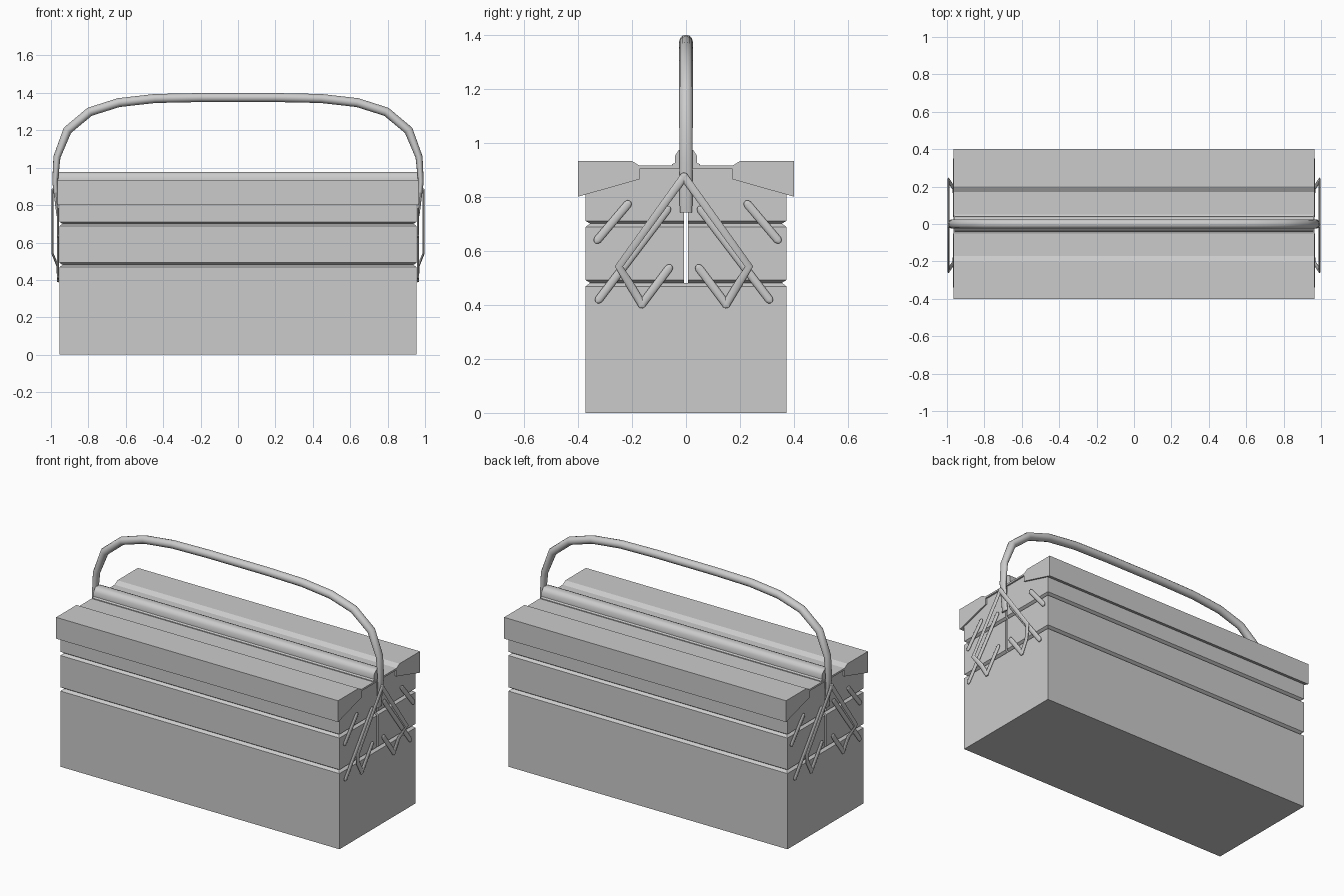
import bpy, math
from mathutils import Vector

if "Cube" in bpy.data.objects:
    bpy.data.objects.remove(bpy.data.objects["Cube"])


def make(name, verts, faces, smooth=False):
    me = bpy.data.meshes.new(name)
    me.from_pydata([tuple(v) for v in verts], [], faces)
    ob = bpy.data.objects.new(name, me)
    bpy.context.collection.objects.link(ob)
    bpy.ops.object.select_all(action='DESELECT')
    ob.select_set(True)
    bpy.context.view_layer.objects.active = ob
    bpy.ops.object.mode_set(mode='EDIT')
    bpy.ops.mesh.select_all(action='SELECT')
    bpy.ops.mesh.normals_make_consistent(inside=False)
    bpy.ops.object.mode_set(mode='OBJECT')
    if smooth:
        bpy.ops.object.shade_smooth_by_angle(angle=math.radians(50))
    return ob


def loft(name, rings, smooth=False):
    """Skin equal-sized rings and close both ends."""
    n, m = len(rings[0]), len(rings)
    faces = [(i * n + j, i * n + (j + 1) % n, (i + 1) * n + (j + 1) % n, (i + 1) * n + j)
             for i in range(m - 1) for j in range(n)]
    faces += [tuple(range(n)), tuple(range((m - 1) * n, m * n))]
    return make(name, [v for r in rings for v in r], faces, smooth)


def box_stack(name, levels, inner=None, side=1):
    """Rectangular layers (inset, z); a half tray stops at the inner y."""
    rings = []
    for inset, z in levels:
        x, y = 0.955 - inset, 0.372 - inset
        y0 = -y if inner is None else inner
        rings.append([(-x, side * y0, z), (x, side * y0, z), (x, side * y, z), (-x, side * y, z)])
    return loft(name, rings)


def extrude_x(name, profile, half, smooth=False):
    return loft(name, [[(x, y, z) for y, z in profile] for x in (-half, half)], smooth)


def sweep(name, pts, radii, ref, sides=10):
    """Elliptical tube; radii are (across ref, along ref)."""
    pts = [Vector(p) for p in pts]
    rings = []
    for i, p in enumerate(pts):
        t = Vector((0, 0, 0))
        if i > 0:
            t += (p - pts[i - 1]).normalized()
        if i < len(pts) - 1:
            t += (pts[i + 1] - p).normalized()
        t.normalize()
        a = Vector(ref).cross(t).normalized()
        b = t.cross(a)
        ra, rb = radii[i]
        rings.append([p + a * ra * math.cos(k * math.tau / sides)
                      + b * rb * math.sin(k * math.tau / sides) for k in range(sides)])
    return loft(name, rings, True)


def bar(name, pts, r=0.015, thick=0.006):
    """Flattened link with rounded ends."""
    pts = [Vector(p) for p in pts]
    d0 = (pts[0] - pts[1]).normalized()
    d1 = (pts[-1] - pts[-2]).normalized()
    path = [pts[0] + d0 * r, pts[0] + d0 * r * 0.7] + pts + [pts[-1] + d1 * r * 0.7, pts[-1] + d1 * r]
    end = [(r * 0.25, thick * 0.6), (r * 0.72, thick)]
    sweep(name, path, end + [(r, thick)] * len(pts) + end[::-1], (1, 0, 0))


# main box with chamfered rim
box_stack("base_box", [(0, 0), (0, 0.468), (0.017, 0.481)])

# split trays and hinged lid halves
lid = [(0.40, 0.80), (0.40, 0.932), (0.20, 0.932), (0.172, 0.915),
       (0.004, 0.915), (0.004, 0.904), (0.17, 0.904), (0.17, 0.865)]
for side, tag in ((1, "back"), (-1, "front")):
    box_stack("middle_tray_" + tag, [(0.017, 0.481), (0, 0.492), (0, 0.688), (0.017, 0.70)], 0.007, side)
    box_stack("top_tray_" + tag, [(0.017, 0.70), (0, 0.711), (0, 0.905)], 0.007, side)
    extrude_x("lid_" + tag, [(side * y, z) for y, z in lid], 0.965)

# rounded ridge over the lid seam
ridge = [(0.052, 0.914), (0.052, 0.92), (0.04, 0.925), (0.04, 0.953), (0.027, 0.972), (0.012, 0.977)]
extrude_x("lid_ridge", ridge + [(-y, z) for y, z in ridge[::-1]], 0.96, True)

# carrying handle, flattened at the ends
half = [(0.964, 0.742), (0.978, 0.925), (0.968, 1.057), (0.912, 1.20), (0.793, 1.299),
        (0.638, 1.348), (0.444, 1.370), (0.2, 1.375)]
rad = [(0.006, 0.023), (0.015, 0.024)] + [(0.019, 0.025)] + [(0.024, 0.025)] * 5
path = [(-x, 0, z) for x, z in half] + [(0, 0, 1.375)] + [(x, 0, z) for x, z in half[::-1]]
sweep("carry_handle", path, rad + [(0.024, 0.025)] + rad[::-1], (0, 1, 0), 12)

# cantilever linkage on both ends
for sx, end in ((1, "right"), (-1, "left")):
    for sy, tag in ((1, "back"), (-1, "front")):
        def P(x, y, z, c=-0.0075):
            return (sx * x, c + sy * y, z)
        n = "_%s_%s" % (end, tag)
        bar("long_link" + n, [P(0.992, 0, 0.874), P(0.992, 0.241, 0.542),
                              P(0.965, 0.20, 0.475), P(0.962, 0.156, 0.402)])
        bar("parallel_link" + n, [P(0.963, 0.0625, 0.752), P(0.963, 0.315, 0.42)])
        bar("lower_link" + n, [P(0.962, 0.156, 0.402), P(0.962, 0.056, 0.535)])
        bar("upper_link" + n, [P(0.962, 0.333, 0.641, 0.006), P(0.962, 0.222, 0.772, 0.006)])
